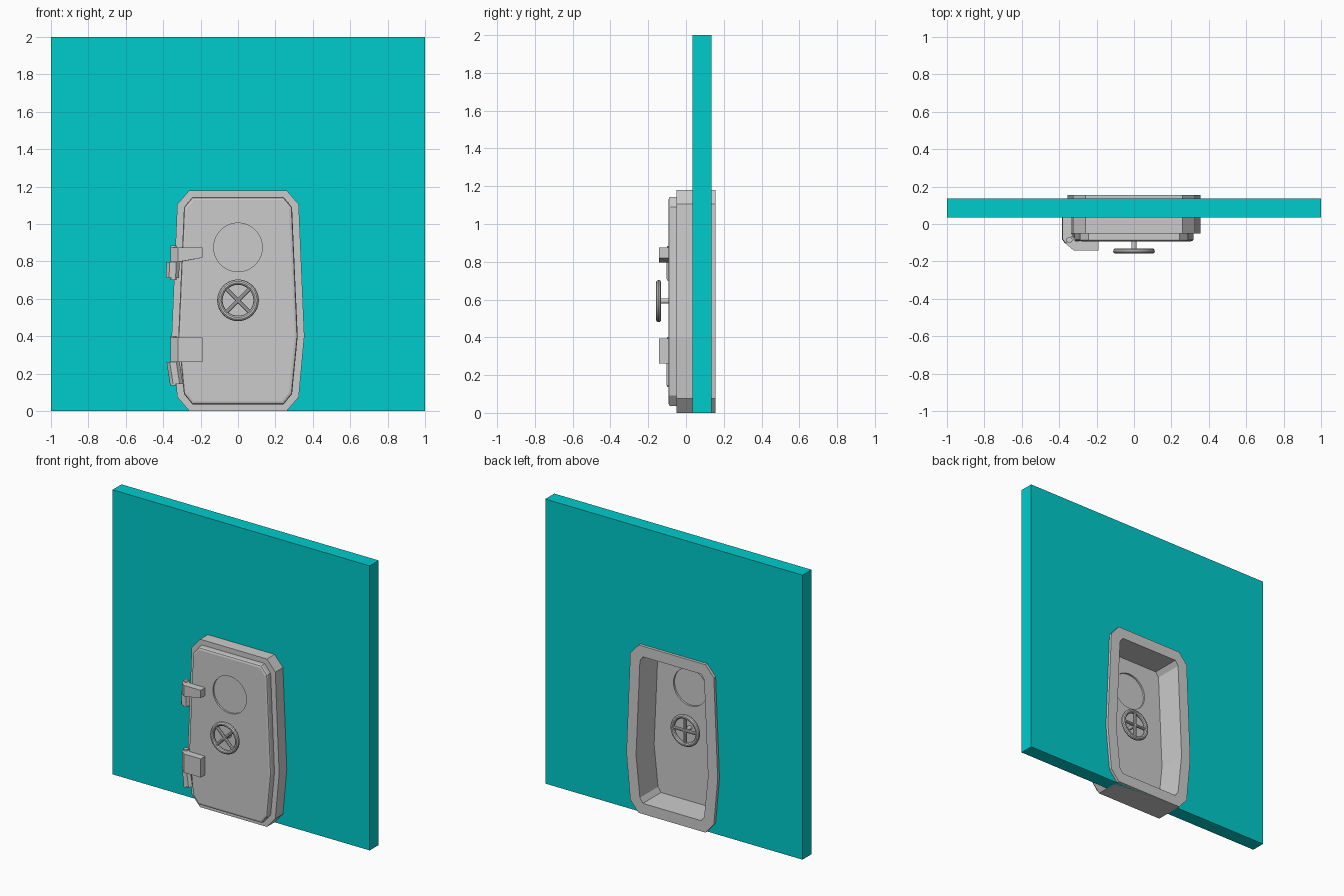
import bpy, bmesh, math
from mathutils import Matrix

if "Cube" in bpy.data.objects:
    bpy.data.objects.remove(bpy.data.objects["Cube"])


def finish(name, bm, smooth=False):
    bmesh.ops.recalc_face_normals(bm, faces=bm.faces)
    me = bpy.data.meshes.new(name)
    bm.to_mesh(me)
    bm.free()
    ob = bpy.data.objects.new(name, me)
    bpy.context.collection.objects.link(ob)
    if smooth:
        bpy.ops.object.select_all(action='DESELECT')
        ob.select_set(True)
        bpy.context.view_layer.objects.active = ob
        bpy.ops.object.shade_smooth_by_angle(angle=math.radians(35))
    return ob


def outline(d):
    """Hatch outline in x, z, inset by d."""
    k = 0.45 * d
    half = [(0.26 - k, 1.18 - d), (0.325 - d, 1.105 - k), (0.355 - d, 0.40),
            (0.325 - d, 0.075 + k), (0.26 - k, d)]
    return half + [(-x, z) for x, z in reversed(half)]


def loft(name, rings, ring_shaped=False):
    """Bridge inset outlines given as (inset, y)."""
    bm = bmesh.new()
    loops = [[bm.verts.new((x, y, z)) for x, z in outline(d)] for d, y in rings]
    n = len(loops[0])
    pairs = list(zip(loops, loops[1:]))
    if ring_shaped:
        pairs.append((loops[-1], loops[0]))
    else:
        bm.faces.new(loops[0])
        bm.faces.new(loops[-1])
    for a, b in pairs:
        for i in range(n):
            j = (i + 1) % n
            bm.faces.new((a[i], a[j], b[j], b[i]))
    return finish(name, bm)


def prism(name, pts, z0, z1, lean=0.0, rise=0.0):
    """Extrude an x, y profile up; lean shifts the bottom, rise lifts its right end."""
    bm = bmesh.new()
    lo = [bm.verts.new((x + lean, y, z0 + (rise if x > -0.2 else 0))) for x, y in pts]
    hi = [bm.verts.new((x, y, z1)) for x, y in pts]
    bm.faces.new(lo)
    bm.faces.new(hi)
    for i in range(len(pts)):
        j = (i + 1) % len(pts)
        bm.faces.new((lo[i], lo[j], hi[j], hi[i]))
    return finish(name, bm)


def cylinder(name, r, length, loc, axis='Y', seg=32):
    rot = Matrix.Rotation(math.pi / 2, 4, 'X') if axis == 'Y' else Matrix()
    bm = bmesh.new()
    bmesh.ops.create_cone(bm, cap_ends=True, segments=seg, radius1=r, radius2=r,
                          depth=length, matrix=Matrix.Translation(loc) @ rot)
    return finish(name, bm, True)


def cut(ob, cutter):
    cutter.hide_render = True
    m = ob.modifiers.new("cut", 'BOOLEAN')
    m.operation, m.solver, m.object = 'DIFFERENCE', 'EXACT', cutter
    bpy.context.view_layer.objects.active = ob
    bpy.ops.object.modifier_apply(modifier=m.name)
    bpy.data.objects.remove(cutter)


# wall with a hole for the frame
bm = bmesh.new()
bmesh.ops.create_cube(bm, size=1, matrix=Matrix.Translation((0, 0.085, 1))
                      @ Matrix.Diagonal((2, 0.1, 2, 1)))
wall = finish("wall", bm)
cut(wall, loft("wall_cutter", [(0.04, -0.1), (0.04, 0.3)]))
mat = bpy.data.materials.new("cyan")
mat.diffuse_color = (0.0, 0.6, 0.6, 1)
mat.use_nodes = True
mat.node_tree.nodes["Principled BSDF"].inputs["Base Color"].default_value = mat.diffuse_color
wall.data.materials.append(mat)

# frame and door leaf
loft("door_frame", [(0, -0.05), (0, 0.155), (0.075, 0.155), (0.075, -0.05)], True)
door = loft("door", [(0.036, -0.046), (0.036, -0.082), (0.040, -0.089), (0.052, -0.093)])

# round window
cut(door, cylinder("window_cutter", 0.13, 0.2, (0, -0.07, 0.875), seg=48))
cylinder("window_pane", 0.132, 0.022, (0, -0.07, 0.875), seg=48)


# hand wheels on both sides
def hand_wheel(name, y, y_door, turn):
    R, r, n, m = 0.097, 0.0145, 32, 10
    z = 0.592
    bm = bmesh.new()
    grid = []
    for i in range(n):
        a = 2 * math.pi * i / n
        row = []
        for j in range(m):
            b = 2 * math.pi * j / m
            q = R + r * math.cos(b)
            row.append(bm.verts.new((q * math.cos(a), y + r * math.sin(b), z + q * math.sin(a))))
        grid.append(row)
    for i in range(n):
        for j in range(m):
            i2, j2 = (i + 1) % n, (j + 1) % m
            bm.faces.new((grid[i][j], grid[i2][j], grid[i2][j2], grid[i][j2]))
    for k in range(2):
        rot = Matrix.Rotation(turn + k * math.pi / 2, 4, 'Y')
        bmesh.ops.create_cone(bm, cap_ends=True, segments=10, radius1=0.011, radius2=0.011,
                              depth=2 * R, matrix=Matrix.Translation((0, y, z)) @ rot)
    finish(name, bm, True)
    cylinder(name + "_shaft", 0.014, abs(y - y_door), (0, (y + y_door) / 2, z), seg=16)


hand_wheel("front_wheel", -0.145, -0.09, math.pi / 4)
hand_wheel("back_wheel", 0.008, -0.05, 0)

# hinges: strap on the door, leaf on the frame, pin through both
strap = [(-0.19, -0.09), (-0.19, -0.143), (-0.32, -0.143), (-0.36, -0.11),
         (-0.36, -0.075), (-0.33, -0.065), (-0.315, -0.09)]
leaf = [(-0.335, 0.037), (-0.382, 0.037), (-0.382, -0.08), (-0.365, -0.103),
        (-0.33, -0.103), (-0.312, -0.085), (-0.325, -0.065), (-0.335, -0.05)]
for name, low, mid, top, lean, rise in (("upper", 0.71, 0.797, 0.875, -0.004, 0.023),
                                        ("lower", 0.145, 0.262, 0.393, 0.018, 0.0)):
    prism(name + "_hinge_strap", strap, mid, top, rise=rise)
    prism(name + "_hinge_leaf", leaf, low, mid, lean=lean)
    cylinder(name + "_hinge_pin", 0.016, top - low + 0.018,
             (-0.345, -0.085, (top + low) / 2), axis='Z', seg=16)
